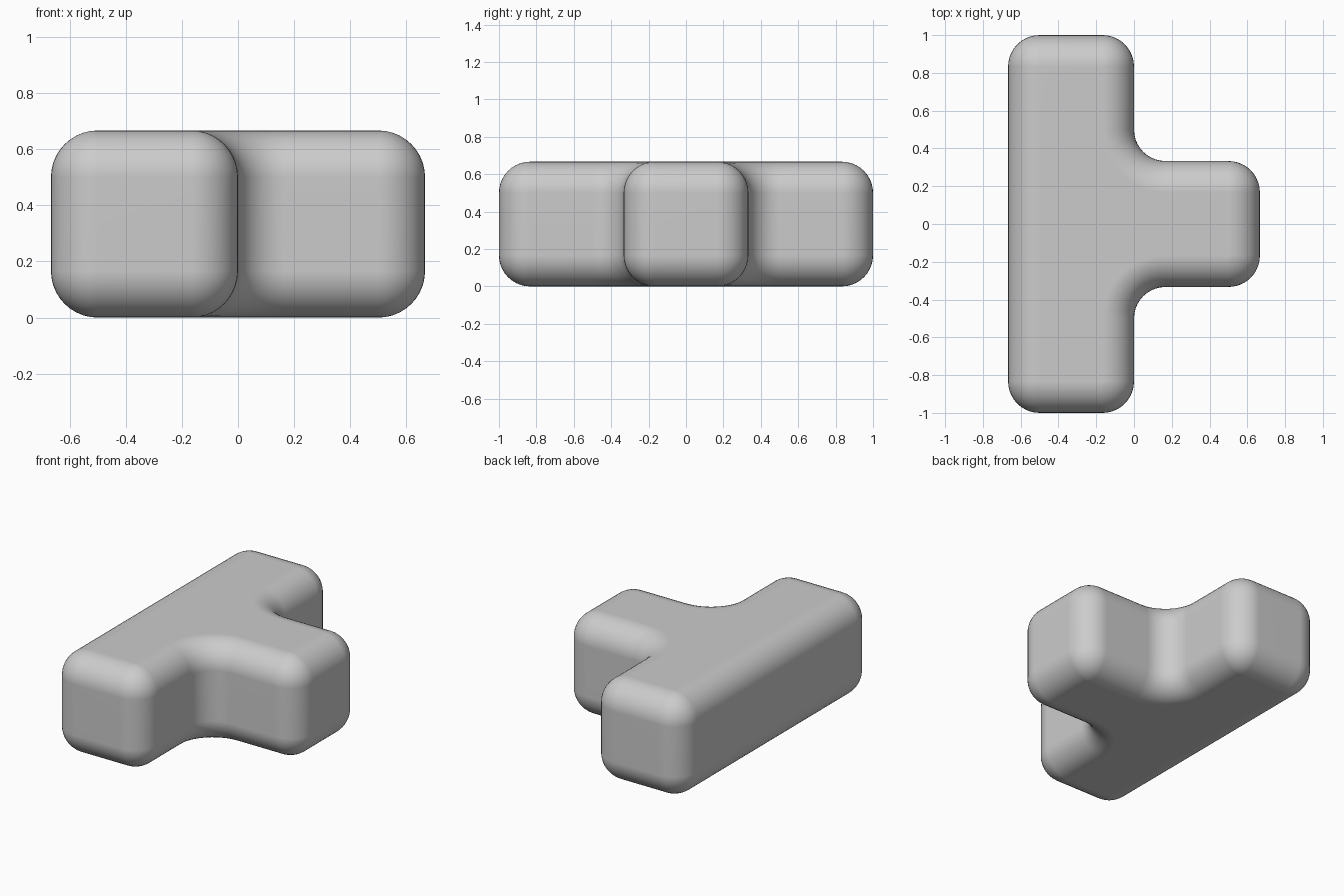
import bpy, bmesh, math
from mathutils import Vector

if "Cube" in bpy.data.objects:
    bpy.data.objects.remove(bpy.data.objects["Cube"])

U = 2 / 3      # thickness of one block
R = 1 / 6      # rounding radius, on outer edges and inner corners alike
N = 10         # segments per quarter turn

# T-shaped plan, counter-clockwise
plan = [Vector(p) for p in (
    (-U, -1), (0, -1), (0, -U / 2), (U, -U / 2),
    (U, U / 2), (0, U / 2), (0, 1), (-U, 1))]


def outline(inset):
    """Plan with rounded corners, shrunk inward by inset."""
    pts = []
    for i, p in enumerate(plan):
        a = (p - plan[i - 1]).normalized()
        b = (plan[(i + 1) % len(plan)] - p).normalized()
        rad = R - inset if a.cross(b) > 0 else R + inset
        c = p - a * R + b * R
        for k in range(N + 1):
            t = math.pi / 2 * k / N
            pts.append(c + (a * math.sin(t) - b * math.cos(t)) * rad)
    return pts


# Side profile: (inset, height) from the bottom face round to the top face
quarter = [math.pi / 2 * k / N for k in range(N + 1)]
profile = [(R - R * math.sin(t), R - R * math.cos(t)) for t in quarter]
profile += [(d, U - z) for d, z in reversed(profile)]

# Loft the outlines and cap both ends
bm = bmesh.new()
rings = [[bm.verts.new((p.x, p.y, z)) for p in outline(d)] for d, z in profile]
for lo, hi in zip(rings, rings[1:]):
    for i in range(len(lo)):
        j = (i + 1) % len(lo)
        bm.faces.new((lo[i], lo[j], hi[j], hi[i]))
bm.faces.new(rings[0][::-1])
bm.faces.new(rings[-1])
bmesh.ops.remove_doubles(bm, verts=bm.verts, dist=1e-5)
bmesh.ops.recalc_face_normals(bm, faces=bm.faces)

mesh = bpy.data.meshes.new("t_block")
bm.to_mesh(mesh)
bm.free()
block = bpy.data.objects.new("t_block", mesh)
bpy.context.collection.objects.link(block)

# Smooth shading that keeps the flat faces even
bpy.context.view_layer.objects.active = block
block.select_set(True)
bpy.ops.object.shade_smooth_by_angle(angle=math.radians(40))
block.modifiers.new("even_normals", 'WEIGHTED_NORMAL')
